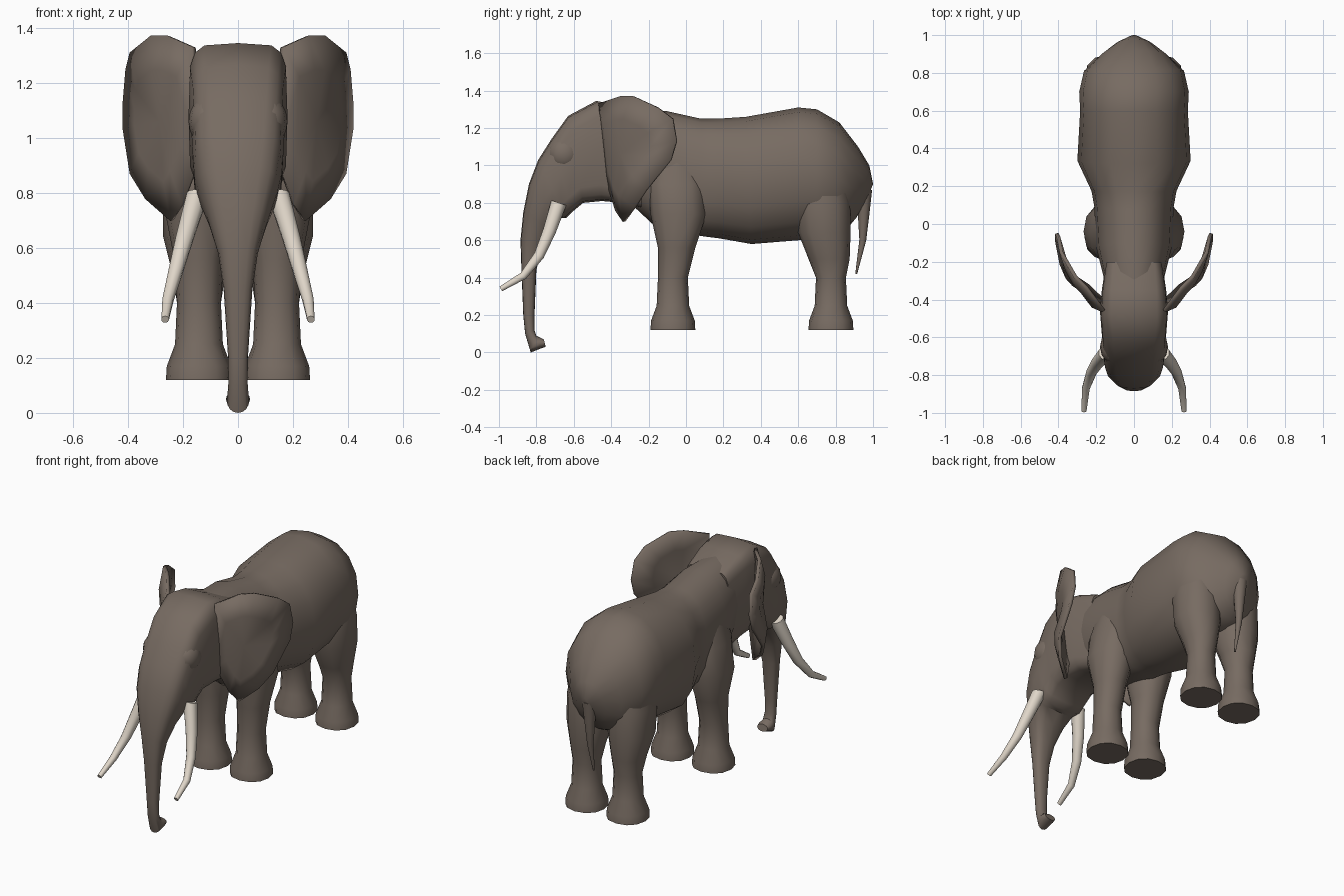
import bpy
import bmesh
from math import sin, cos, pi, radians, copysign
from mathutils import Vector

default_cube = bpy.data.objects.get("Cube")
if default_cube:
    bpy.data.objects.remove(default_cube, do_unlink=True)


def make_material(name, colour):
    material = bpy.data.materials.new(name)
    material.use_nodes = True
    material.diffuse_color = colour
    shader = material.node_tree.nodes["Principled BSDF"]
    shader.inputs["Base Color"].default_value = colour
    return material


skin = make_material("grey brown skin", (.185, .148, .122, 1))
ivory = make_material("ivory", (.74, .67, .58, 1))


def finish(name, bm, material, crease=45):
    """Turn a bmesh into a smooth shaded object with sharp creases."""
    bmesh.ops.recalc_face_normals(bm, faces=bm.faces)
    mesh = bpy.data.meshes.new(name)
    bm.to_mesh(mesh)
    bm.free()
    mesh.materials.append(material)
    mesh.shade_smooth()
    mesh.set_sharp_from_angle(angle=radians(crease))
    obj = bpy.data.objects.new(name, mesh)
    bpy.context.collection.objects.link(obj)
    return obj


def rounded(value, power):
    """Coordinate of a circle, squarer for a higher power."""
    return copysign(abs(value) ** (2 / power), value)


def loft(name, sections, material=skin, sides=16, square=2.2, end_square=2.2, side=1):
    """Skin rings; each is given by two opposite (y, z) points, half width and x centre."""
    bm = bmesh.new()
    rings = []
    for row, (ya, za, yb, zb, width, *centre) in enumerate(sections):
        fade = (1 - row / (len(sections) - 1)) ** 2
        power = end_square + (square - end_square) * fade
        x = centre[0] if centre else 0
        first, second = Vector((x, ya, za)), Vector((x, yb, zb))
        middle, half = (first + second) / 2, (first - second) / 2
        ring = []
        for i in range(sides):
            angle = 2 * pi * i / sides
            point = middle + half * rounded(cos(angle), power)
            point.x += width * rounded(sin(angle), power)
            point.x *= side
            ring.append(bm.verts.new(point))
        rings.append(ring)
    for low, high in zip(rings, rings[1:]):
        for i in range(sides):
            j = (i + 1) % sides
            bm.faces.new((low[i], low[j], high[j], high[i]))
    bm.faces.new(rings[0])
    bm.faces.new(rings[-1])
    return finish(name, bm, material)


def tapered_tube(name, path, start, end, material, side=1):
    """Round tube along a path, its radius shrinking evenly from start to end."""
    points = [Vector(p) for p in path]
    last = len(points) - 1
    sections = []
    for i, point in enumerate(points):
        along = points[min(i + 1, last)] - points[max(i - 1, 0)]
        radius = start + (end - start) * i / last
        across = Vector((0, -along.z, along.y)).normalized() * radius
        a, b = point + across, point - across
        sections.append((a.y, a.z, b.y, b.z, radius, point.x))
    loft(name, sections, material, sides=10, side=side)


def leg(name, foot_y, upper_rows, side):
    """Shared flared foot and shin, then upper rows of height, y, half depth, half width."""
    foot_rows = [(z, foot_y, r, r) for z, r in
                 ((.12, .12), (.17, .117), (.25, .087), (.4, .08))]
    loft(name, [(y - depth, z, y + depth, z, width, .142)
                for z, y, depth, width in foot_rows + upper_rows],
         sides=12, side=side)


def ear(name, rim_points, side):
    """Cupped flap: rim, inner ring and hub pushed outward, then thickened."""
    bm = bmesh.new()
    hub = Vector((.28, -.345, 1.06))
    bulge = Vector((.01, -.02, 0))
    rim = [Vector(p) for p in rim_points]

    def place(point):
        return bm.verts.new((point.x * side, point.y, point.z))

    outer = [place(p) for p in rim]
    inner = [place(hub.lerp(p, .6) + bulge) for p in rim]
    centre = place(hub)
    for i in range(len(rim)):
        j = (i + 1) % len(rim)
        bm.faces.new((outer[i], outer[j], inner[j], inner[i]))
        bm.faces.new((inner[i], inner[j], centre))
    flap = finish(name, bm, skin, 60)
    thickness = flap.modifiers.new("thickness", "SOLIDIFY")
    thickness.thickness = .02
    thickness.offset = 0


def brow(name, side):
    """Low swelling around the eye."""
    bm = bmesh.new()
    bmesh.ops.create_uvsphere(bm, u_segments=12, v_segments=8, radius=1)
    bmesh.ops.scale(bm, vec=(.07, .09, .09), verts=bm.verts)
    bmesh.ops.translate(bm, vec=(.11 * side, -.65, 1.06), verts=bm.verts)
    finish(name, bm, skin)


# Barrel of the body, neck to rump
loft("body", [
    (-.35, 1.3, -.3, .8, .15),
    (-.1, 1.29, -.15, .66, .2),
    (.08, 1.25, .1, .62, .21),
    (.17, 1.25, .18, .61, .225),
    (.32, 1.26, .35, .58, .3),
    (.6, 1.31, .6, .6, .285),
    (.7, 1.3, .7, .62, .29),
    (.82, 1.23, .8, .63, .265),
    (.92, 1.1, .86, .66, .18),
    (.98, 1, .91, .72, .1),
    (1, .9, .96, .8, .03),
])

# Square browed head running on into the round trunk
loft("head_and_trunk", [
    (-.2, 1.26, -.24, .77, .15),
    (-.35, 1.32, -.34, .8, .17),
    (-.48, 1.345, -.45, .81, .18),
    (-.63, 1.265, -.55, .8, .17),
    (-.72, 1.14, -.61, .75, .165),
    (-.79, 1.03, -.64, .72, .16),
    (-.84, .9, -.68, .72, .145),
    (-.87, .75, -.73, .66, .11),
    (-.885, .6, -.77, .56, .072),
    (-.88, .45, -.8, .44, .052),
    (-.87, .2, -.81, .2, .036),
    (-.86, .1, -.81, .12, .035),
    (-.83, 0, -.8, .09, .04),
    (-.78, .02, -.78, .08, .044),
    (-.75, .03, -.76, .07, .036),
], square=6, end_square=2)

# Tail hanging from the rump
tapered_tube("tail", [(0, .95, .87), (0, .95, .75), (0, .945, .6), (0, .91, .42)],
             .045, .005, skin)

# Upper parts of the legs, tusk curve and ear outline
shoulder = [(.56, -.05, .1, .09), (.74, -.04, .15, .125),
            (.9, -.05, .15, .09), (1.1, -.05, .09, .03)]
thigh = [(.5, .765, .11, .095), (.64, .74, .14, .13),
         (.8, .73, .15, .13), (1, .72, .12, .1)]
tusk_path = [(.145, -.68, .8), (.19, -.73, .65), (.225, -.785, .52),
             (.255, -.87, .41), (.265, -.99, .34)]
ear_rim = [(.16, -.46, 1.33), (.25, -.34, 1.37), (.31, -.28, 1.37), (.385, -.15, 1.31),
           (.4, -.07, 1.25), (.41, -.05, 1.13), (.41, -.08, 1.03), (.385, -.21, .87),
           (.33, -.27, .78), (.24, -.33, .7), (.2, -.37, .76), (.14, -.42, .92)]

# Paired parts
for label, side in (("left", 1), ("right", -1)):
    leg(label + "_front_leg", -.07, shoulder, side)
    leg(label + "_hind_leg", .775, thigh, side)
    tapered_tube(label + "_tusk", tusk_path, .042, .014, ivory, side)
    ear(label + "_ear", ear_rim, side)
    brow(label + "_brow", side)
